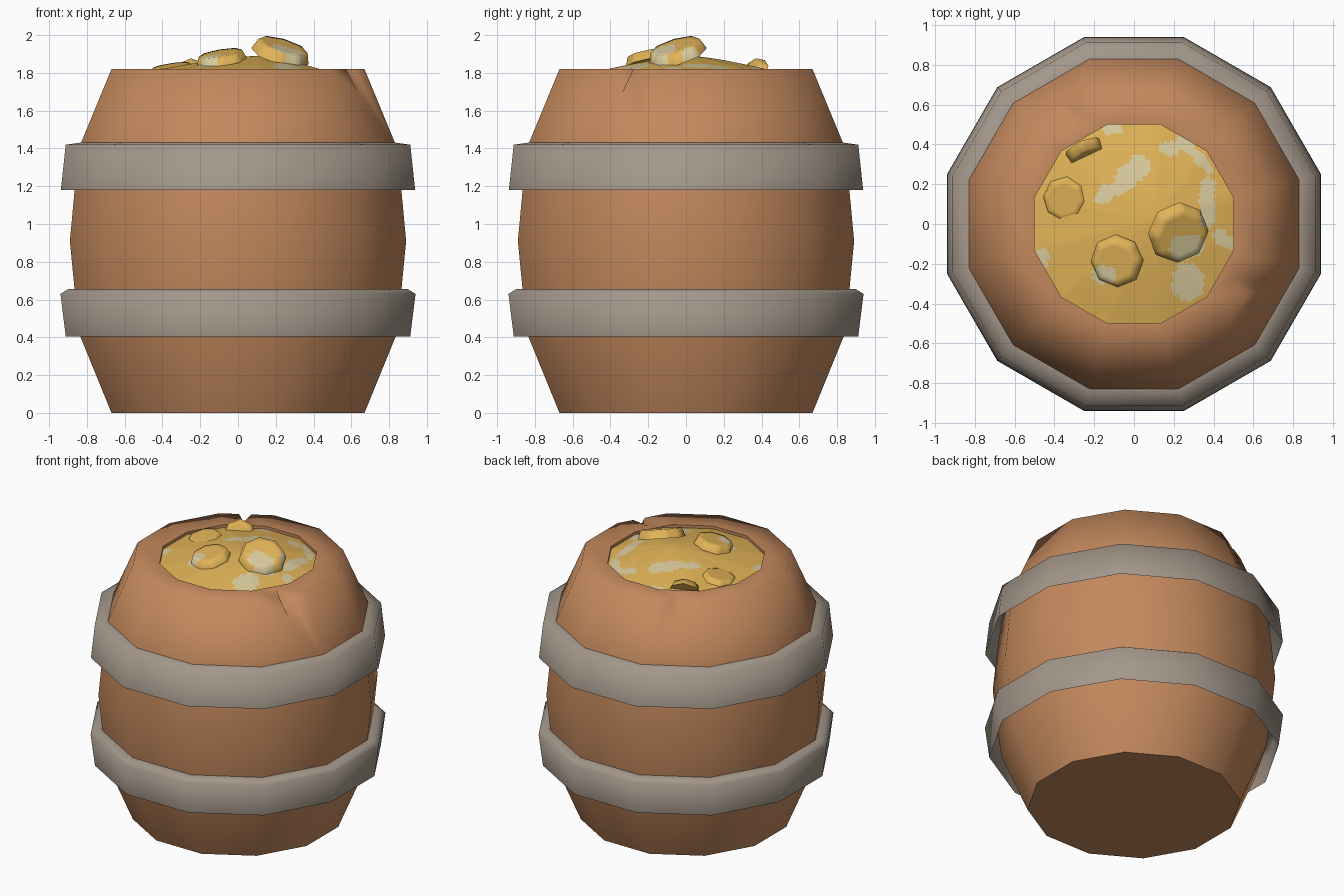
import bpy, bmesh, math
from mathutils import Vector, Matrix

if "Cube" in bpy.data.objects:
    bpy.data.objects.remove(bpy.data.objects["Cube"])

SIDES = 12
K = 1 / math.cos(math.pi / SIDES)      # half-width to corner radius


def material(name, rgb):
    m = bpy.data.materials.new(name)
    m.diffuse_color = (*rgb, 1)
    m.use_nodes = True
    m.node_tree.nodes["Principled BSDF"].inputs["Base Color"].default_value = m.diffuse_color
    return m


wood = material("brown wood", (0.55, 0.25, 0.11))
iron = material("grey iron", (0.37, 0.31, 0.257))
gold = material("gold", (0.75, 0.45, 0.095))
pale = material("pale gold", (0.70, 0.60, 0.34))


def corner(i, half_width):
    a = 2 * math.pi * (i + 0.5) / SIDES
    return Vector((math.cos(a), math.sin(a), 0)) * half_width * K


def make_object(name, bm, mats, smooth=None):
    bmesh.ops.recalc_face_normals(bm, faces=bm.faces)
    me = bpy.data.meshes.new(name)
    bm.to_mesh(me)
    bm.free()
    for m in mats:
        me.materials.append(m)
    ob = bpy.data.objects.new(name, me)
    bpy.context.collection.objects.link(ob)
    if smooth:
        smooth_object(ob, smooth)
    return ob


def smooth_object(ob, angle):
    bpy.ops.object.select_all(action='DESELECT')
    ob.select_set(True)
    bpy.context.view_layer.objects.active = ob
    bpy.ops.object.shade_smooth_by_angle(angle=math.radians(angle))


def lathe(profile, capped=True):
    """Twelve-sided turned shape, with the ends capped or left open."""
    bm = bmesh.new()
    rows = [[bm.verts.new(corner(i, r) + Vector((0, 0, z))) for i in range(SIDES)]
            for r, z in profile]
    for a, b in zip(rows, rows[1:]):
        for i in range(SIDES):
            j = (i + 1) % SIDES
            bm.faces.new((a[i], a[j], b[j], b[i]))
    if capped:
        bm.faces.new(rows[0])
        bm.faces.new(rows[-1])
    return bm


# Wooden barrel body with a recessed opening
body = make_object("barrel_body", lathe([
    (0.67, 0), (0.835, 0.405), (0.865, 0.65), (0.89, 0.91), (0.865, 1.18),
    (0.835, 1.42), (0.67, 1.82), (0.50, 1.82), (0.50, 1.74)]), [wood])

# Two small splits chipped out of the rim
for n, deg in enumerate((-28, 121)):
    bm = bmesh.new()
    v = [bm.verts.new(p) for p in ((0.54, 0, 1.83), (0.82, -0.10, 1.83),
                                   (0.82, 0.10, 1.83), (0.82, 0, 1.62))]
    for f in ((0, 1, 2), (0, 1, 3), (0, 2, 3), (1, 2, 3)):
        bm.faces.new([v[i] for i in f])
    bm.transform(Matrix.Rotation(math.radians(deg), 4, 'Z'))
    cutter = make_object("split_cutter", bm, [])
    cutter.hide_render = True
    mod = body.modifiers.new("split", 'BOOLEAN')
    mod.operation, mod.solver, mod.object = 'DIFFERENCE', 'EXACT', cutter
    bpy.context.view_layer.objects.active = body
    bpy.ops.object.modifier_apply(modifier=mod.name)
    bpy.data.objects.remove(cutter)
smooth_object(body, 72)
for e in body.data.edges:              # crisp edge around the base
    if all(body.data.vertices[i].co.z < 0.001 for i in e.vertices):
        e.use_edge_sharp = True

# Iron hoops, open underneath
make_object("lower_hoop", lathe([(0.912, 0.405), (0.94, 0.63), (0.90, 0.655),
                                 (0.84, 0.655)], False), [iron], 120)
make_object("upper_hoop", lathe([(0.938, 1.18), (0.912, 1.42), (0.825, 1.432)],
                                False), [iron], 120)

# Pale patches seen from above: start, end, half-width
PATCHES = [((-0.16, 0.14), (-0.05, 0.21), 0.04), ((-0.04, 0.23), (0.03, 0.29), 0.055),
           ((0.16, 0.38), (0.25, 0.40), 0.035), ((0.28, 0.38), (0.37, 0.29), 0.028),
           ((0.37, 0.19), (0.37, 0.02), 0.04), ((0.27, -0.27), (0.27, -0.31), 0.075),
           ((0.43, -0.06), (0.47, -0.10), 0.035), ((-0.46, -0.15), (-0.45, -0.18), 0.03),
           ((-0.12, 0.48), (-0.08, 0.48), 0.03), ((0.24, -0.12), (0.29, -0.11), 0.06),
           ((-0.16, -0.25), (-0.13, -0.26), 0.045)]


def paint(bm):
    for f in bm.faces:
        p = f.calc_center_median().to_2d()
        for a, b, w in PATCHES:
            a, b = Vector(a), Vector(b)
            t = max(0, min(1, (p - a).dot(b - a) / (b - a).length_squared))
            if (p - a.lerp(b, t)).length < w:
                f.material_index = 1


# Mound of gold filling the opening, finely divided for the patches
bm = bmesh.new()
apex, rings, sub = Vector((0.10, 0.02, 0)), 22, 8
count = SIDES * sub
rows = []
for k in range(1, rings + 1):
    t = k / rings
    z = Vector((0, 0, 1.80 + 0.09 * (1 - t ** 1.4)))
    rows.append([bm.verts.new(apex.lerp(corner(i // sub, 0.5).lerp(
        corner(i // sub + 1, 0.5), i % sub / sub), t) + z) for i in range(count)])
top = bm.verts.new(apex + Vector((0, 0, 1.89)))
for i in range(count):
    j = (i + 1) % count
    bm.faces.new((top, rows[0][i], rows[0][j]))
    for a, b in zip(rows, rows[1:]):
        bm.faces.new((a[i], b[i], b[j], a[j]))
paint(bm)
make_object("gold_mound", bm, [gold, pale], 40)


# Eight-sided coins with a tapered edge: centre, facing direction, radius, thickness
def coin(name, centre, facing, radius, thick):
    bm = bmesh.new()
    bmesh.ops.create_cone(bm, cap_ends=True, cap_tris=True, segments=8,
                          radius1=radius, radius2=radius * 0.86, depth=thick)
    caps = [f for f in bm.faces if abs(f.normal.z) > 0.9]
    bmesh.ops.subdivide_edges(bm, edges=list({e for f in caps for e in f.edges}),
                              cuts=3, use_grid_fill=True)
    bm.transform(Matrix.Translation(centre) @
                 Vector(facing).to_track_quat('Z', 'Y').to_matrix().to_4x4())
    paint(bm)
    make_object(name, bm, [gold, pale], 75)


coin("tall_coin", (0.23, -0.05, 1.915), (0.30, -0.30, 1), 0.158, 0.06)
coin("front_coin", (-0.09, -0.19, 1.88), (-0.17, -0.18, 1), 0.135, 0.05)
coin("left_coin", (-0.35, 0.125, 1.815), (-0.15, -0.12, 1), 0.118, 0.05)
coin("standing_coin", (-0.24, 0.35, 1.78), (0.40, -0.87, 0.5), 0.112, 0.05)
